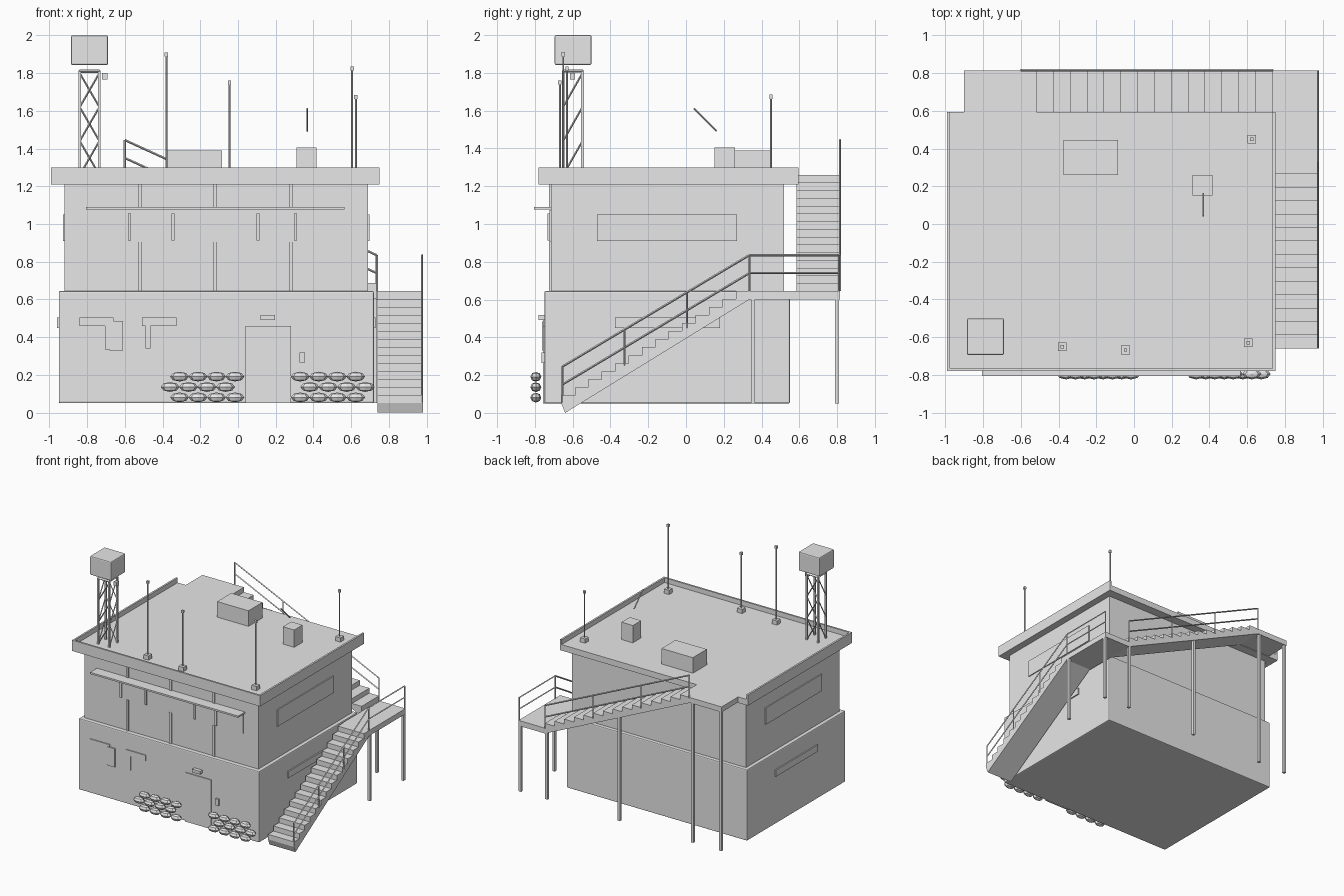
import bpy
import bmesh
from mathutils import Vector

default_cube = bpy.data.objects.get("Cube")
if default_cube:
    bpy.data.objects.remove(default_cube, do_unlink=True)

grey = bpy.data.materials.new("plain grey")
grey.use_nodes = True
grey.diffuse_color = (0.8, 0.8, 0.8, 1)
grey.node_tree.nodes["Principled BSDF"].inputs["Base Color"].default_value = grey.diffuse_color


def finish(name, bm, bevel=0):
    """Turn a bmesh into a named object with the shared material."""
    bmesh.ops.recalc_face_normals(bm, faces=bm.faces)
    mesh = bpy.data.meshes.new(name)
    bm.to_mesh(mesh)
    bm.free()
    mesh.materials.append(grey)
    obj = bpy.data.objects.new(name, mesh)
    bpy.context.scene.collection.objects.link(obj)
    if bevel:
        modifier = obj.modifiers.new("soft edges", "BEVEL")
        modifier.width = bevel
        modifier.segments = 2
    return obj


def box(name, xs, ys, zs, bevel=0):
    """Box from its low and high limit on each axis."""
    bm = bmesh.new()
    bmesh.ops.create_cube(bm, size=1)
    for vert in bm.verts:
        vert.co = [sum(lim) / 2 + c * (lim[1] - lim[0]) for lim, c in zip((xs, ys, zs), vert.co)]
    return finish(name, bm, bevel)


def around(centre, width):
    return (centre - width / 2, centre + width / 2)


def bar(name, start, end, radius=0.006, sides=4):
    """Straight rod between two points."""
    start, end = Vector(start), Vector(end)
    span = end - start
    bm = bmesh.new()
    bmesh.ops.create_cone(bm, cap_ends=True, segments=sides, radius1=radius,
                          radius2=radius, depth=span.length)
    bm.transform(span.to_track_quat("Z", "Y").to_matrix().to_4x4())
    bmesh.ops.translate(bm, verts=bm.verts, vec=(start + end) / 2)
    return finish(name, bm)


def stair(name, place, start, end, low, high, steps, underside, side_a, side_b):
    """Sawtooth profile with a straight underside, extruded sideways."""
    run, rise = (end - start) / steps, (high - low) / steps
    profile = []
    for i in range(steps):
        profile.append((start + i * run, low + i * rise))
        profile.append((start + i * run, low + (i + 1) * rise))
    profile += [(end, high)] + underside[::-1]
    bm = bmesh.new()
    face = bm.faces.new([bm.verts.new(place(u, side_a, z)) for u, z in profile])
    extruded = bmesh.ops.extrude_face_region(bm, geom=[face])["geom"]
    shift = Vector(place(0, side_b, 0)) - Vector(place(0, side_a, 0))
    bmesh.ops.translate(bm, vec=shift, verts=[g for g in extruded if isinstance(g, bmesh.types.BMVert)])
    return finish(name, bm)


def railing(name, start, end, posts, foot):
    """Top rail, middle rail and evenly spaced posts."""
    start, end = Vector(start), Vector(end)
    middle = Vector((0, 0, -0.095))
    bar(name + "_top_rail", start, end)
    bar(name + "_middle_rail", start + middle, end + middle)
    for i in range(posts):
        top = start.lerp(end, i / (posts - 1))
        bar(name + "_post", top - Vector((0, 0, foot)), top)


# Main storeys and roof with a rim on three sides
box("lower_storey", (-0.95, 0.72), (-0.75, 0.55), (0.05, 0.645), 0.008)
box("upper_storey", (-0.92, 0.69), (-0.715, 0.52), (0.64, 1.215))
box("roof_slab", (-0.99, 0.75), (-0.78, 0.595), (1.21, 1.26))
box("roof_rim_front", (-0.99, 0.75), (-0.78, -0.765), (1.26, 1.3))
for edge in (-0.99, 0.735):
    box("roof_rim_side", (edge, edge + 0.015), (-0.765, 0.595), (1.26, 1.3))

# Upper front: window band, mullions, pilasters and awning
box("window_band", (-0.79, 0.55), (-0.722, -0.71), (0.905, 1.075))
for x in (-0.575, -0.345, 0.105, 0.305):
    box("window_mullion", around(x, 0.016), (-0.732, -0.71), (0.912, 1.055))
for x in (-0.52, -0.12, 0.28):
    for zs in ((0.645, 0.905), (1.09, 1.21)):
        box("wall_pilaster", around(x, 0.02), (-0.724, -0.71), zs)
box("awning", (-0.805, 0.565), (-0.805, -0.71), (1.076, 1.09))

# Long windows on both side walls
for upper_x, lower_x in ((-0.92, -0.95), (0.69, 0.72)):
    box("upper_side_window", around(upper_x, 0.016), (-0.47, 0.27), (0.91, 1.05))
    box("lower_side_window", around(lower_x, 0.02), (-0.375, 0.18), (0.45, 0.505))

# Lower front: slit windows with broken plates, door, lamp and switch box
front = (-0.758, -0.745)
box("slit_window", (-0.84, -0.66), front, (0.458, 0.505))
box("slit_window", (-0.51, -0.325), front, (0.458, 0.505))
box("broken_plate", (-0.705, -0.68), front, (0.335, 0.458))
box("broken_plate", (-0.68, -0.61), (-0.762, -0.745), (0.33, 0.485))
box("broken_plate", (-0.49, -0.465), front, (0.34, 0.458))
box("door", (0.04, 0.28), front, (0.05, 0.46))
box("door_lamp", (0.12, 0.195), (-0.78, -0.745), (0.492, 0.518))
box("switch_box", (0.325, 0.355), (-0.765, -0.745), (0.265, 0.32))

# Two stacks of sandbags
for first_x, stagger in ((-0.31, -0.05), (0.33, 0.05)):
    for row in range(3):
        for column in range(4):
            bm = bmesh.new()
            bmesh.ops.create_uvsphere(bm, u_segments=8, v_segments=4, radius=1)
            bmesh.ops.scale(bm, vec=(0.05, 0.029, 0.026), verts=bm.verts)
            x = first_x + column * 0.098 + (stagger if row == 1 else 0)
            bmesh.ops.translate(bm, vec=(x, -0.795, 0.081 + row * 0.055), verts=bm.verts)
            finish("sandbag", bm)

# Outside stairs and landings
stair("lower_stair", lambda u, s, z: (s, u, z), -0.66, 0.335, 0.05, 0.645, 14,
      [(-0.64, 0), (0.335, 0.6)], 0.74, 0.98)
stair("upper_stair", lambda u, s, z: (u, s, z), 0.735, -0.605, 0.645, 1.26, 15,
      [(0.735, 0.6), (-0.605, 1.215)], 0.585, 0.815)
box("lower_landing", (0.735, 0.98), (0.335, 0.815), (0.6, 0.645))
box("roof_landing", (-0.9, -0.605), (0.59, 0.815), (1.215, 1.26))

# Support posts, each reaching the part above it
for x, y, top in ((0.97, 0.355, 0.6), (0.97, 0.8, 0.6), (0.725, 0.8, 0.61),
                  (0.055, 0.8, 0.92), (-0.625, 0.8, 1.22), (-0.885, 0.8, 1.22)):
    box("support_post", around(x, 0.022), around(y, 0.022), (0.05, top))

# Railings on the outer edges
railing("lower_stair_railing", (0.976, -0.655, 0.245), (0.976, 0.335, 0.835), 4, 0.19)
railing("landing_railing", (0.976, 0.335, 0.835), (0.976, 0.81, 0.835), 2, 0.19)
railing("upper_stair_railing", (0.735, 0.815, 0.835), (-0.6, 0.815, 1.445), 4, 0.19)

# Roof units and tilted rod
box("roof_unit_wide", (-0.375, -0.085), (0.26, 0.445), (1.255, 1.39))
box("roof_unit_small", (0.31, 0.415), (0.15, 0.26), (1.255, 1.405))
bar("tilted_rod", (0.367, 0.042, 1.612), (0.367, 0.162, 1.492), 0.005, 8)

# Antennas
for x, y, top in ((-0.38, -0.65, 1.91), (-0.045, -0.668, 1.76),
                  (0.605, -0.63, 1.835), (0.625, 0.45, 1.685)):
    box("antenna_base", around(x, 0.046), around(y, 0.046), (1.255, 1.295))
    bar("antenna_pole", (x, y, 1.29), (x, y, top - 0.01), 0.005, 8)
    box("antenna_tip", around(x, 0.018), around(y, 0.018), (top - 0.022, top))

# Lattice tower: legs, braces, top frame and tank
left, right, near, far = -0.839, -0.735, -0.65, -0.548
corners = [(left, near), (right, near), (right, far), (left, far)]
levels = [1.26 + i * 0.18 for i in range(4)]
for i, a in enumerate(corners):
    b = corners[(i + 1) % 4]
    box("tower_leg", around(a[0], 0.014), around(a[1], 0.014), (1.255, 1.81))
    bar("tower_top_frame", (*a, 1.81), (*b, 1.81), 0.009)
    if i == 3:
        a, b = b, a
    for low, high in zip(levels, levels[1:]):
        bar("tower_brace", (*a, low), (*b, high), 0.005)
box("tower_tank", (-0.885, -0.69), (-0.695, -0.5), (1.842, 2), 0.008)
box("tower_lamp", (-0.72, -0.692), (-0.615, -0.587), (1.765, 1.8))
